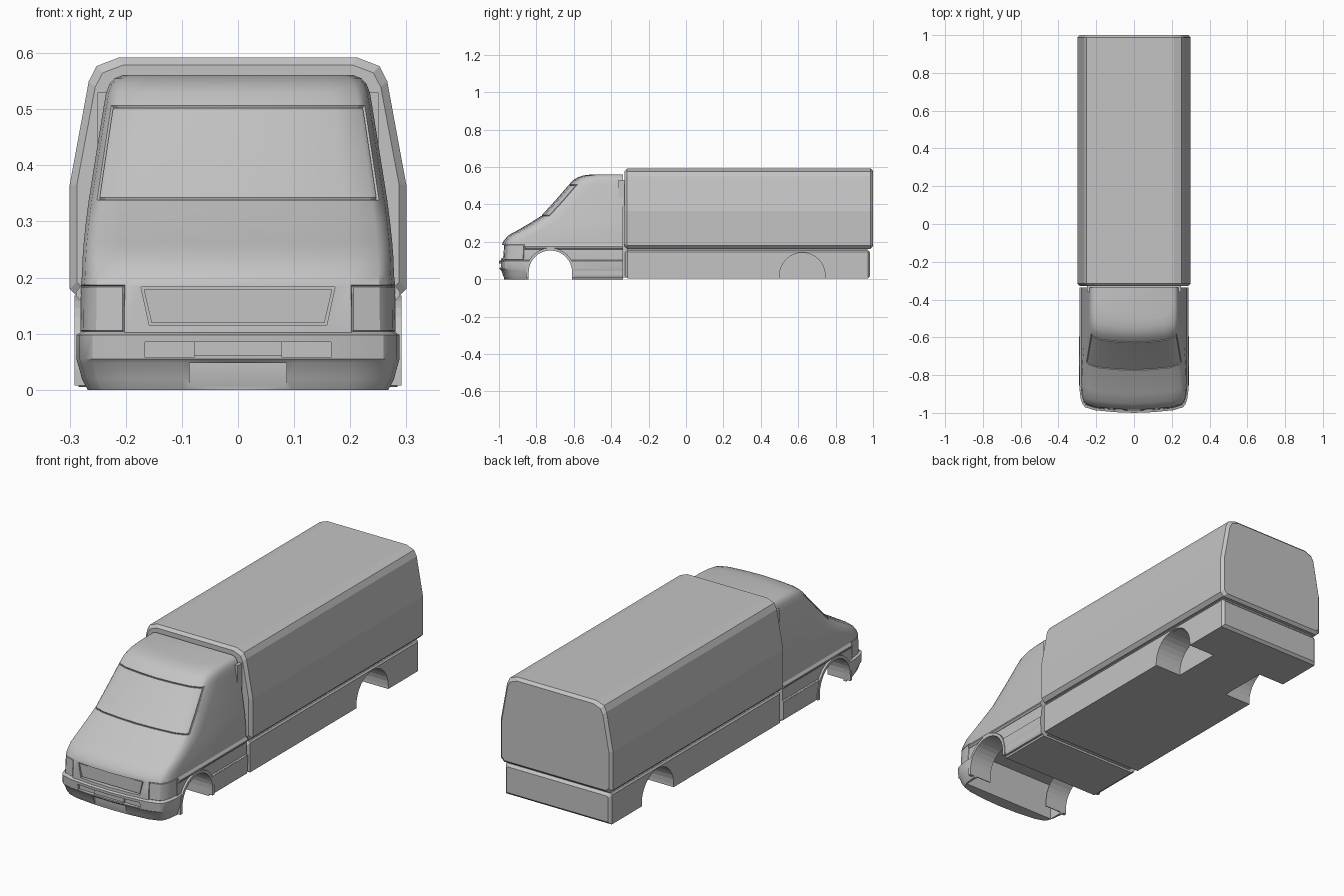
import bpy, bmesh, math

if "Cube" in bpy.data.objects:
    bpy.data.objects.remove(bpy.data.objects["Cube"])

grey = bpy.data.materials.new("grey paint")
grey.diffuse_color = (0.55, 0.55, 0.55, 1)
grey.use_nodes = True
grey.node_tree.nodes["Principled BSDF"].inputs["Base Color"].default_value = grey.diffuse_color


def finish(name, bm, smooth=False):
    bmesh.ops.recalc_face_normals(bm, faces=bm.faces)
    me = bpy.data.meshes.new(name)
    bm.to_mesh(me)
    bm.free()
    me.materials.append(grey)
    ob = bpy.data.objects.new(name, me)
    bpy.context.collection.objects.link(ob)
    return ob


def loft(bm, rings):
    """Closed skin through a list of rings, with both ends capped."""
    vs = [[bm.verts.new(p) for p in r] for r in rings]
    n = len(vs[0])
    for lo, hi in zip(vs, vs[1:]):
        for i in range(n):
            bm.faces.new((lo[i], lo[(i + 1) % n], hi[(i + 1) % n], hi[i]))
    bm.faces.new(vs[0])
    bm.faces.new(vs[-1])
    return vs


def prism(name, pts, axis, a, b):
    """Extrude a profile along x (pts are y,z) or along y (pts are x,z)."""
    bm = bmesh.new()
    loft(bm, [[(t, p, q) if axis == 'x' else (p, t, q) for p, q in pts] for t in (a, b)])
    return finish(name, bm)


def box(name, x0, x1, y0, y1, z0, z1):
    return prism(name, [(x0, z0), (x1, z0), (x1, z1), (x0, z1)], 'y', y0, y1)


def bevelled(name, pts, y0, y1, c):
    """Symmetric x,z profile run along y, with chamfered end edges."""
    pts = pts + [(-x, z) for x, z in reversed(pts)]
    zs = [z for _, z in pts]
    zc, hz = (max(zs) + min(zs)) / 2, (max(zs) - min(zs)) / 2
    hx = max(x for x, _ in pts)
    bm = bmesh.new()
    rings = []
    for y, d in ((y0, c), (y0 + c, 0), (y1 - c, 0), (y1, c)):
        rings.append([(x * (1 - d / hx), y, zc + (z - zc) * (1 - d / hz)) for x, z in pts])
    loft(bm, rings)
    return finish(name, bm)


def arch(yc, zc, r, zlow, n=16):
    pts = [(yc + r * math.cos(math.pi * i / n), zc + r * math.sin(math.pi * i / n)) for i in range(n + 1)]
    return [(yc + r, zlow)] + pts + [(yc - r, zlow)]


def cut(ob, cutters):
    for c in cutters:
        c.hide_render = True
        m = ob.modifiers.new("cut", 'BOOLEAN')
        m.operation, m.solver, m.object = 'DIFFERENCE', 'EXACT', c
        bpy.context.view_layer.objects.active = ob
        bpy.ops.object.modifier_apply(modifier=m.name)
        bpy.data.objects.remove(c)


# Cargo box
bevelled("cargo_box", [(0.283, 0.163), (0.30, 0.18), (0.30, 0.365), (0.266, 0.55),
                       (0.252, 0.577), (0.213, 0.592)], -0.328, 1.0, 0.013)
box("cargo_neck", -0.272, 0.272, -0.315, 0.97, 0.14, 0.175)
box("cab_joint", -0.25, 0.25, -0.36, -0.31, 0.01, 0.53)

# Lower body with rear wheel wells
skirt = bevelled("lower_body", [(0.284, 0.005), (0.284, 0.146), (0.278, 0.154)], -0.325, 0.985, 0.012)
cut(skirt, [prism("well_cutter", arch(0.622, 0.02, 0.122, -0.1), 'x', s * 0.14, s * 0.4) for s in (1, -1)])

# Cab: stacked plan outlines (height, half width, front y)
levels = [(0.0, .268, -.972), (.02, .278, -.982), (.048, .286, -.99), (.055, .288, -.997),
          (.098, .288, -1.0), (.102, .281, -.988), (.187, .280, -.983), (.205, .278, -.976),
          (.235, .277, -.95), (.262, .275, -.90), (.30, .271, -.835), (.338, .266, -.775),
          (.42, .253, -.70), (.507, .239, -.625), (.53, .235, -.603), (.545, .229, -.578),
          (.555, .220, -.548), (.561, .205, -.50)]
nose = [(0.36, .004), (0.72, .014), (0.9, .03), (0.945, .045), (0.98, .075), (1, .12)]
REAR = -0.336
bm = bmesh.new()
rings = []
for z, w, f in levels:
    half = [(w * a, f + b, z) for a, b in nose] + [(w, REAR, z)]
    rings.append([(0, f, z)] + half + [(-x, y, q) for x, y, q in reversed(half)])
loft(bm, rings)
bmesh.ops.recalc_face_normals(bm, faces=bm.faces)


def groove(faces, w, d):
    bmesh.ops.inset_region(bm, faces=faces, thickness=w, depth=-d, use_even_offset=True)
    bmesh.ops.inset_region(bm, faces=faces, thickness=w, depth=d, use_even_offset=True)


# Windscreen and headlamp outlines are grooves in the cab skin
screen, lamps = [], []
for f in bm.faces:
    c = f.calc_center_median()
    if c.y > -0.6 or len(f.verts) != 4:
        continue
    if 0.338 < c.z < 0.507 and f.normal.y < -0.5 and abs(c.x) < 0.24:
        screen.append(f)
    if 0.104 < c.z < 0.187 and abs(c.x) > 0.2 and c.y < -0.87:
        lamps.append(f)
groove(screen, 0.003, 0.005)
groove(lamps, 0.002, 0.003)
cab = finish("cab", bm)

FY, FZ, FR = -0.725, 0.038, 0.116
cutters = [box("engine_bay_cutter", -.255, .255, -.91, FY + FR, -.1, .18),
           prism("grille_cutter", [(-.158, .115), (.158, .115), (.173, .183), (-.173, .183)], 'y', -1.1, -.965),
           box("intake_cutter", -.078, .078, -1.1, -.985, .062, .085),
           box("lower_intake_cutter", -.086, .086, -1.1, -.972, -.1, .048)]
for s in (1, -1):
    cutters.append(prism("arch_cutter", arch(FY, FZ, FR, -0.1), 'x', s * 0.2, s * 0.4))
    x0, x1 = sorted((s * .078, s * .166))
    cutters.append(box("fog_lamp_cutter", x0, x1, -1.1, -.976, .058, .085))
cut(cab, cutters)
bpy.ops.object.select_all(action='DESELECT')
cab.select_set(True)
bpy.context.view_layer.objects.active = cab
bpy.ops.object.shade_smooth_by_angle(angle=math.radians(30))

# Grille panel inside its recess
prism("grille_panel", [(-.154, .119), (.154, .119), (.168, .179), (-.168, .179)], 'y', -.972, -.95)

# Side details, mirrored: wheel arch flares, well liners, belt and sill trims
for s, side in ((1, "right"), (-1, "left")):
    inner = arch(FY, FZ, FR, 0.008)
    prism("arch_flare_" + side, arch(FY, FZ, FR + .014, 0.008) + inner[::-1], 'x', s * .262, s * .291)
    prism("well_liner_" + side, arch(FY, FZ, FR + .004, 0.008) + inner[::-1], 'x', s * .17, s * .27)
    belt = [(s * .27, .160), (s * .282, .160), (s * .289, .168), (s * .289, .174), (s * .280, .186), (s * .27, .186)]
    prism("belt_trim_" + side, belt, 'y', -.86, REAR)
    sill = [(s * .27, .008), (s * .282, .008), (s * .286, .02), (s * .286, .1), (s * .278, .106)]
    prism("sill_trim_" + side, sill, 'y', FY + FR + .005, REAR)
